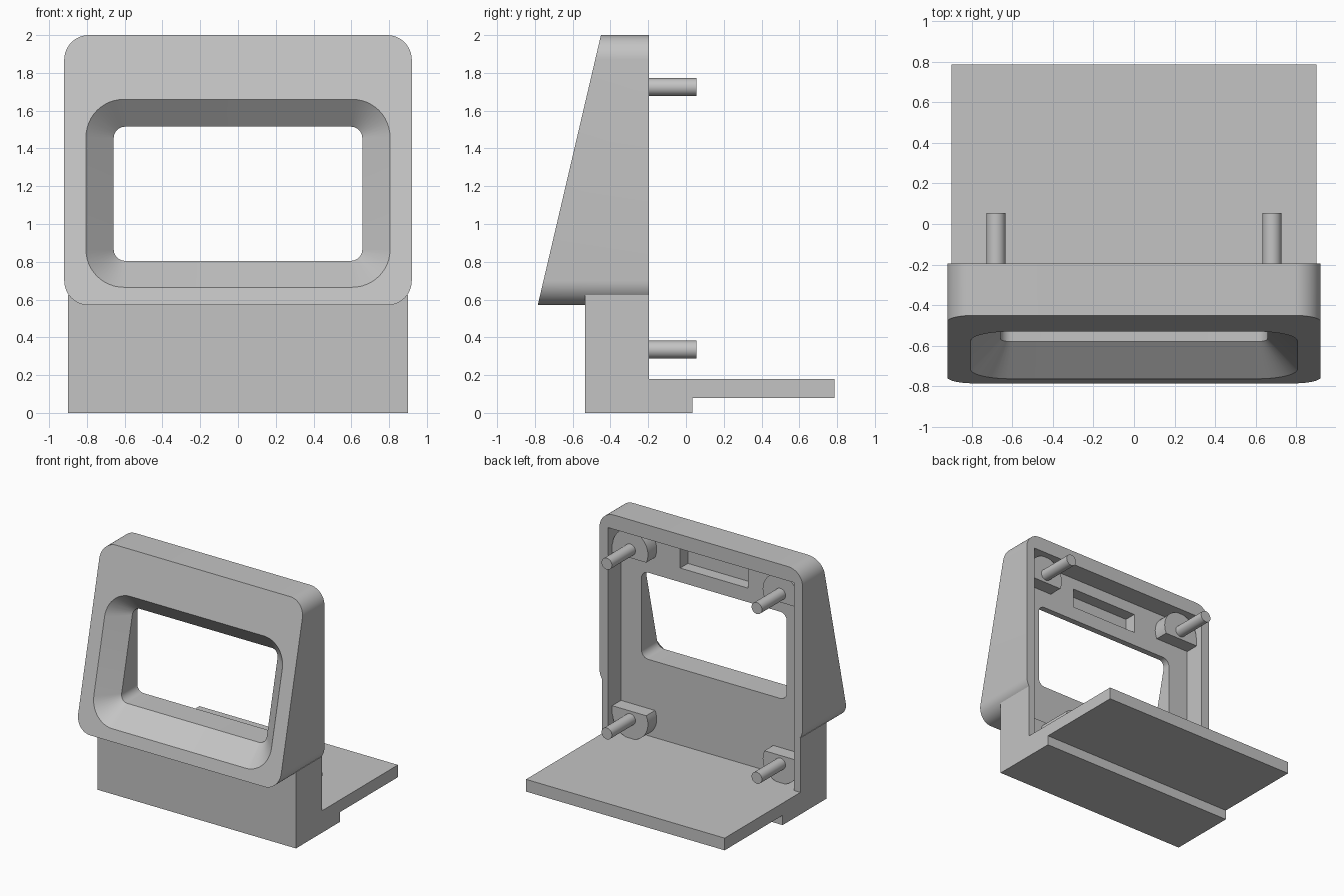
import bpy, bmesh, math
from mathutils import Vector

old = bpy.data.objects.get("Cube")
if old:
    bpy.data.objects.remove(old, do_unlink=True)

grey = bpy.data.materials.new("plain grey")
grey.use_nodes = True
GREY = (0.55, 0.55, 0.55, 1)
grey.diffuse_color = GREY
grey.node_tree.nodes["Principled BSDF"].inputs["Base Color"].default_value = GREY

BACK = -0.195      # rear plane of the housing
FLOOR = -0.364     # bottom of the rear pocket


def front_y(z):
    """Depth of the sloped front face at height z."""
    return -0.785 + 0.234 * (z - 0.57)


def rounded_rect(hx, z0, z1, r, depth, steps=12):
    """Rounded rectangle facing the front; depth gives y from z."""
    pts = []
    corners = [(hx - r, z1 - r), (r - hx, z1 - r), (r - hx, z0 + r), (hx - r, z0 + r)]
    for i, (cx, cz) in enumerate(corners):
        for k in range(steps + 1):
            a = math.pi / 2 * (i + k / steps)
            x, z = cx + r * math.cos(a), cz + r * math.sin(a)
            pts.append(Vector((x, depth(z), z)))
    return pts


def loft(name, loops):
    """Closed solid through a list of matching loops."""
    bm = bmesh.new()
    rings = [[bm.verts.new(p) for p in loop] for loop in loops]
    n = len(rings[0])
    for a, b in zip(rings, rings[1:]):
        for i in range(n):
            j = (i + 1) % n
            bm.faces.new((a[i], a[j], b[j], b[i]))
    bm.faces.new(rings[0])
    bm.faces.new(rings[-1])
    bmesh.ops.recalc_face_normals(bm, faces=bm.faces)
    mesh = bpy.data.meshes.new(name)
    bm.to_mesh(mesh)
    bm.free()
    mesh.materials.append(grey)
    ob = bpy.data.objects.new(name, mesh)
    bpy.context.collection.objects.link(ob)
    return ob


def box(name, x0, x1, y0, y1, z0, z1):
    ring = [(x0, z0), (x1, z0), (x1, z1), (x0, z1)]
    return loft(name, [[(x, y, z) for x, z in ring] for y in (y0, y1)])


def disc(name, x, z, r, y0, y1, sides=40):
    ring = [(x + r * math.cos(math.tau * k / sides), z + r * math.sin(math.tau * k / sides))
            for k in range(sides)]
    return loft(name, [[(a, y, b) for a, b in ring] for y in (y0, y1)])


def combine(target, tool, operation):
    """Apply a boolean and remove the tool."""
    tool.hide_render = True
    mod = target.modifiers.new("cut", "BOOLEAN")
    mod.operation = operation
    mod.solver = "EXACT"
    mod.object = tool
    bpy.context.view_layer.objects.active = target
    bpy.ops.object.modifier_apply(modifier=mod.name)
    bpy.data.objects.remove(tool, do_unlink=True)


def smooth(ob):
    bpy.ops.object.select_all(action="DESELECT")
    ob.select_set(True)
    bpy.context.view_layer.objects.active = ob
    bpy.ops.object.shade_smooth_by_angle(angle=math.radians(30))


# Sloped hood joined to the foot and rear shelf
housing = loft("housing", [rounded_rect(0.92, 0.57, 2.0, 0.13, front_y),
                           rounded_rect(0.92, 0.57, 2.0, 0.13, lambda z: BACK)])
profile = [(-0.535, 0), (0.035, 0), (0.035, 0.08), (0.785, 0.08),
           (0.785, 0.18), (BACK, 0.18), (BACK, 0.625), (-0.535, 0.625)]
foot = loft("foot", [[(x, y, z) for y, z in profile] for x in (-0.9, 0.9)])
combine(housing, foot, "UNION")

# Rear pocket and the shallow slot above the window
combine(housing, box("pocket", -0.844, 0.844, FLOOR, 0.1, 0.18, 1.883), "DIFFERENCE")
combine(housing, box("slot", -0.308, 0.308, FLOOR - 0.1, -0.3, 1.63, 1.79), "DIFFERENCE")

# Window with a wide bevelled frame
outer = rounded_rect(0.805, 0.665, 1.66, 0.2, front_y)
inner = rounded_rect(0.658, 0.805, 1.515, 0.06, lambda z: front_y(z) + 0.15)
beyond = [a + (a - b) * 0.1 for a, b in zip(outer, inner)]
through = [Vector((p.x, 0, p.z)) for p in inner]
combine(housing, loft("window", [beyond, inner, through]), "DIFFERENCE")
smooth(housing)

# Corner bosses, flat toward the window, each with a pin
for side, side_name in ((1, "left"), (-1, "right")):
    for z, up, level in ((0.335, -1, "lower"), (1.725, 1, "upper")):
        x = side * 0.68
        top = -0.25
        boss = disc(f"{level}_{side_name}_boss", x, z, 0.16, FLOOR - 0.01, top)
        xs = sorted((x, side * 0.85))
        zs = sorted((z - up * 0.068, z))
        combine(boss, box("web", *xs, FLOOR - 0.01, top, *zs), "UNION")
        zs = sorted((z - up * 0.068, z - up * 0.3))
        combine(boss, box("trim", x - 0.3, x + 0.3, -0.6, 0, *zs), "DIFFERENCE")
        smooth(boss)
        smooth(disc(f"{level}_{side_name}_pin", x, z, 0.047, top - 0.02, 0.055, 24))
